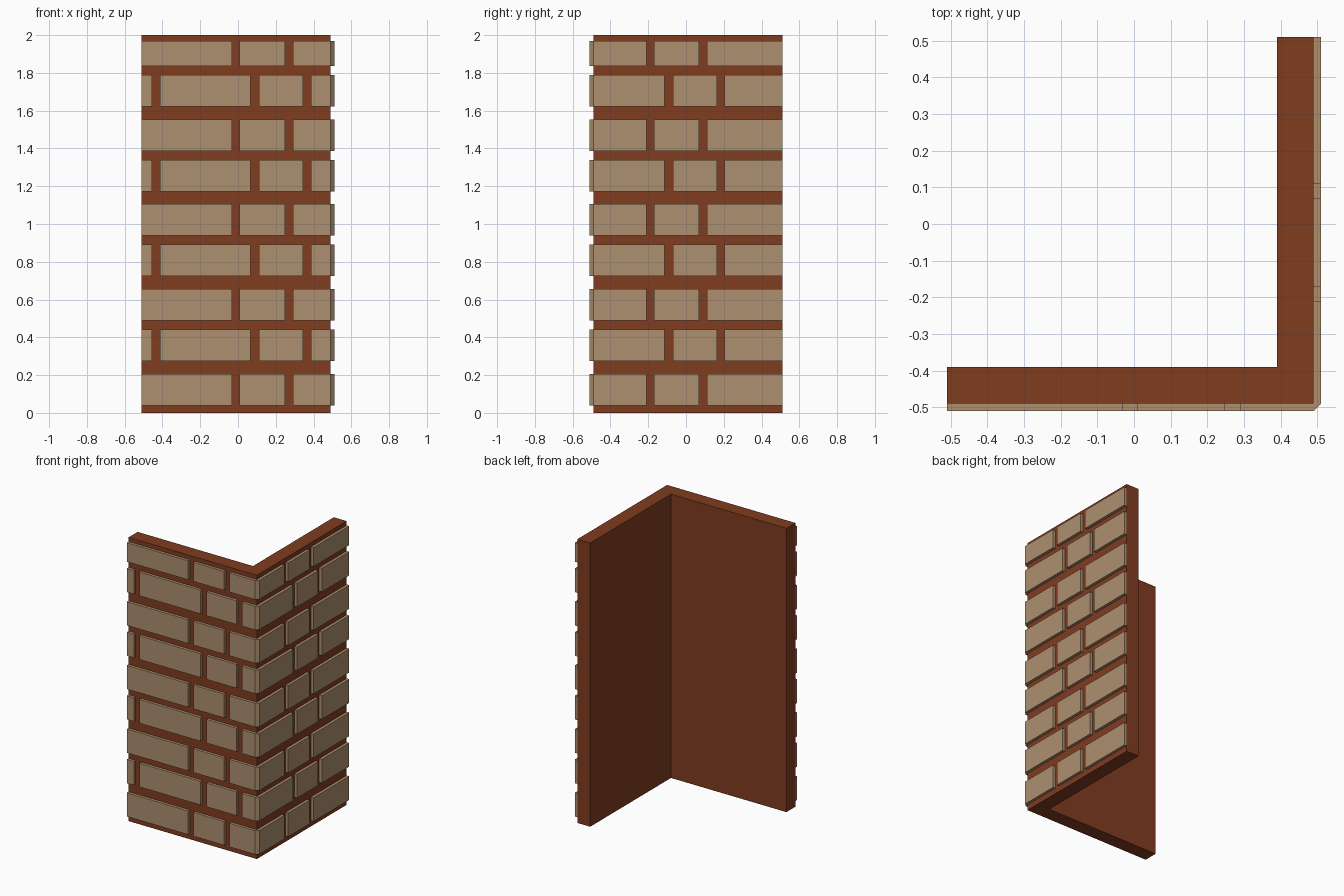
import bpy, bmesh

if "Cube" in bpy.data.objects:
    bpy.data.objects.remove(bpy.data.objects["Cube"])


def material(name, rgb):
    m = bpy.data.materials.new(name)
    m.diffuse_color = (*rgb, 1)
    m.use_nodes = True
    m.node_tree.nodes["Principled BSDF"].inputs["Base Color"].default_value = m.diffuse_color
    return m


MORTAR = material("red brown mortar", (0.216, 0.045, 0.0145))
STONE = material("tan brick", (0.423, 0.279, 0.162))


def add_prism(bm, outline, z0, z1):
    """Extrude a plan outline (counter-clockwise) from z0 to z1."""
    low = [bm.verts.new((x, y, z0)) for x, y in outline]
    high = [bm.verts.new((x, y, z1)) for x, y in outline]
    bm.faces.new(low[::-1])
    bm.faces.new(high)
    n = len(outline)
    for i in range(n):
        j = (i + 1) % n
        bm.faces.new((low[i], low[j], high[j], high[i]))


def finish(bm, name, mat):
    mesh = bpy.data.meshes.new(name)
    bm.to_mesh(mesh)
    bm.free()
    mesh.materials.append(mat)
    bpy.context.collection.objects.link(bpy.data.objects.new(name, mesh))


E, W, T = 0.51, 0.49, 0.39  # brick face, wall face, wall inner face

# L-shaped wall core
bm = bmesh.new()
add_prism(bm, [(-E, -W), (W, -W), (W, E), (T, E), (T, -T), (-E, -T)], 0, 2)
finish(bm, "wall_core", MORTAR)

# Two alternating courses: front bricks, right bricks, corner brick ends
COURSES = [
    dict(front=[(-E, -0.032), (0.009, 0.248)], right=[(-0.17, 0.069), (0.111, E)],
         corner=(0.29, -0.21)),
    dict(front=[(-E, -0.455), (-0.412, 0.065), (0.111, 0.344)],
         right=[(-0.07, 0.165), (0.205, E)], corner=(0.387, -0.114)),
]
for row in range(9):
    course = COURSES[row % 2]
    z0 = (row // 2) * 0.449 + (0.275 if row % 2 else 0.04)
    z1 = min(z0 + 0.167, 1.97)
    bm = bmesh.new()
    for a, b in course["front"]:
        add_prism(bm, [(a, -E), (b, -E), (b, -W), (a, -W)], z0, z1)
    for a, b in course["right"]:
        add_prism(bm, [(W, a), (E, a), (E, b), (W, b)], z0, z1)
    # Corner brick wraps both faces with a chamfered edge
    x, y = course["corner"]
    add_prism(bm, [(x, -E), (W, -E), (W, -W), (x, -W)], z0, z1)
    add_prism(bm, [(W, -E), (E, -W), (W, -W)], z0, z1)
    add_prism(bm, [(W, -W), (E, -W), (E, y), (W, y)], z0, z1)
    # Weld the corner pieces and drop the faces between them
    bmesh.ops.remove_doubles(bm, verts=bm.verts, dist=1e-5)
    seam = [f for f in bm.faces if all(len(e.link_faces) > 2 for e in f.edges
            if abs(e.verts[0].co.z - e.verts[1].co.z) < 1e-5) and abs(f.normal.z) < 0.5]
    bmesh.ops.delete(bm, geom=seam, context='FACES_ONLY')
    bmesh.ops.recalc_face_normals(bm, faces=bm.faces)
    finish(bm, f"brick_course_{row + 1}", STONE)
